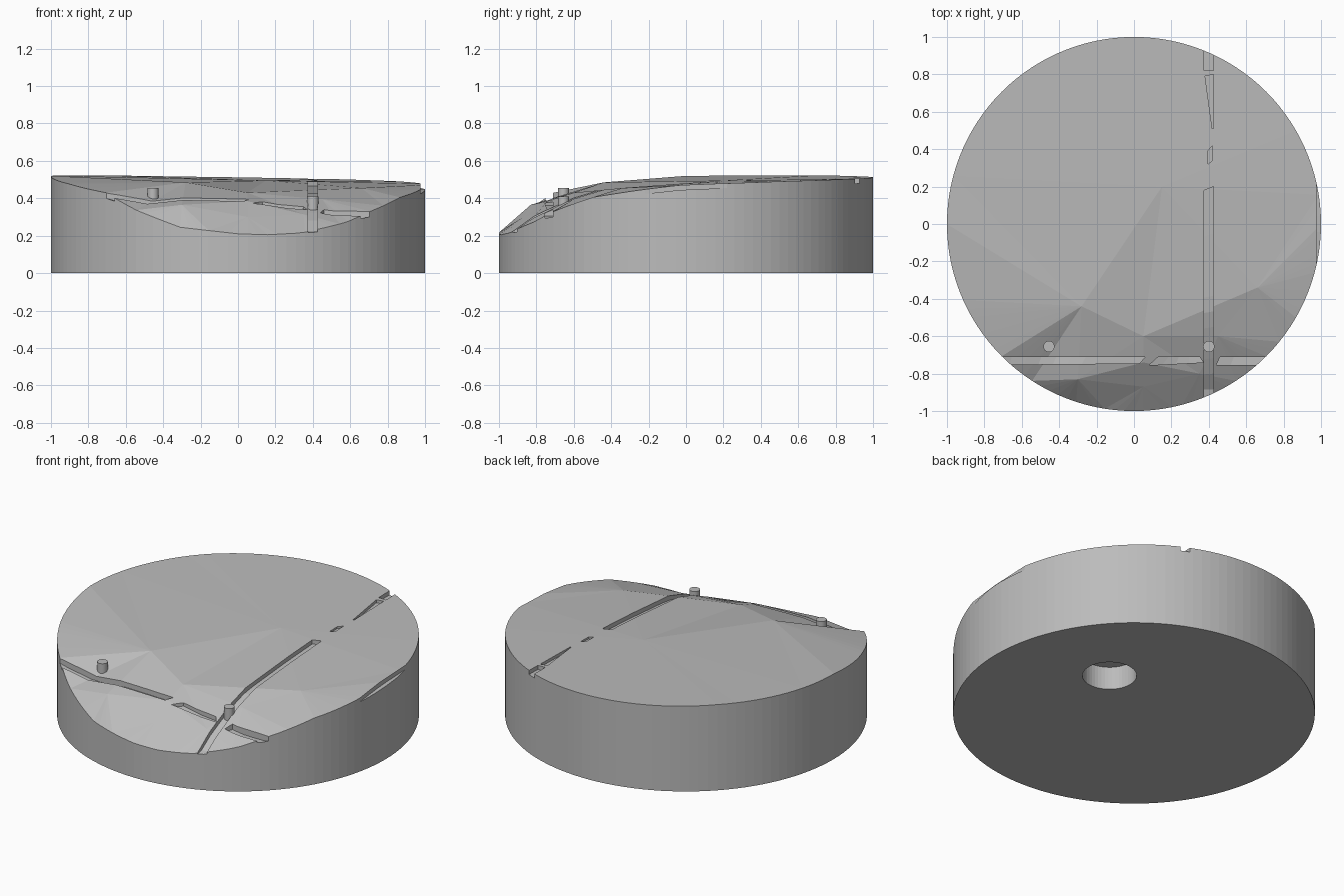
import bpy, bmesh, math
from mathutils import Vector
from mathutils.geometry import delaunay_2d_cdt
from mathutils.bvhtree import BVHTree

cube = bpy.data.objects.get("Cube")
if cube:
    bpy.data.objects.remove(cube)

SIDES = 120
GREY = (0.5, 0.5, 0.5, 1)
stone = bpy.data.materials.new("plain grey")
stone.use_nodes = True
stone.diffuse_color = GREY
stone.node_tree.nodes["Principled BSDF"].inputs["Base Color"].default_value = GREY

# Rim height by angle in degrees, and interior terrain points
RIM = [(-180, .52), (-155, .478), (-135, .43), (-123, .337), (-108, .245),
       (-90, .21), (-81, .205), (-70, .215), (-55, .27), (-45, .33),
       (-30, .405), (-14, .445), (0, .472), (30, .49), (60, .503),
       (90, .512), (135, .523), (180, .52)]
TERRAIN = [(-.28, -.44, .485), (.66, -.34, .455), (.05, -.6, .43),
           (.05, -.74, .385), (-.3, -.83, .365), (.05, -.87, .3),
           (.35, -.8, .315), (.45, -.6, .395), (.15, .2, .495)]


def rim_height(angle):
    for (a, za), (b, zb) in zip(RIM, RIM[1:]):
        if a <= angle <= b:
            return za + (zb - za) * (angle - a) / (b - a)


def make_object(name, bm):
    bmesh.ops.recalc_face_normals(bm, faces=bm.faces)
    mesh = bpy.data.meshes.new(name)
    bm.to_mesh(mesh)
    bm.free()
    mesh.materials.append(stone)
    obj = bpy.data.objects.new(name, mesh)
    bpy.context.collection.objects.link(obj)
    return obj


# Terrain disc: triangulated top, straight wall, flat base
points = []
for i in range(SIDES):
    deg = -180 + 360 * i / SIDES
    a = math.radians(deg)
    points.append(Vector((math.cos(a), math.sin(a), rim_height(deg))))
points += [Vector(p) for p in TERRAIN]
result = delaunay_2d_cdt([p.to_2d() for p in points], [], [], 0, 1e-6)

bm = bmesh.new()
top = [bm.verts.new(p) for p in points]
for face in result[2]:
    bm.faces.new([top[result[3][i][0]] for i in face])
bm.normal_update()
surface = BVHTree.FromBMesh(bm)
base = [bm.verts.new((p.x, p.y, 0)) for p in points[:SIDES]]
for i in range(SIDES):
    j = (i + 1) % SIDES
    bm.faces.new((base[i], base[j], top[j], top[i]))
bm.faces.new(base[::-1])
disc = make_object("terrain_disc", bm)


def height(x, y):
    shrink = min(1, .99 / max(math.hypot(x, y), .01))
    hit = surface.ray_cast(Vector((x * shrink, y * shrink, 2)), Vector((0, 0, -1)))
    return hit[0].z


def carve(cutter):
    mod = disc.modifiers.new("carve", 'BOOLEAN')
    mod.operation = 'DIFFERENCE'
    mod.solver = 'EXACT'
    mod.object = cutter
    bpy.context.view_layer.objects.active = disc
    bpy.ops.object.modifier_apply(modifier=mod.name)
    bpy.data.objects.remove(cutter)


def groove(start_a, end_a, start_b, end_b, depth=.025):
    """Cut a channel between edge a and edge b, its floor following the terrain."""
    a0, a1, b0, b1 = (Vector(p) for p in (start_a, end_a, start_b, end_b))
    steps = max(2, round((a1 - a0).length / .08))
    bm = bmesh.new()
    rings = []
    for i in range(steps + 1):
        a, b = a0.lerp(a1, i / steps), b0.lerp(b1, i / steps)
        mid = (a + b) / 2
        floor = height(mid.x, mid.y) - depth
        rings.append([bm.verts.new((p.x, p.y, z)) for p, z in
                      ((a, floor), (b, floor), (b, .7), (a, .7))])
    for r, s in zip(rings, rings[1:]):
        for k in range(4):
            n = (k + 1) % 4
            bm.faces.new((r[k], r[n], s[n], s[k]))
    bm.faces.new(rings[0])
    bm.faces.new(rings[-1][::-1])
    carve(make_object("groove_cutter", bm))


# Lengthwise grooves
groove((.375, -1.05), (.375, .18), (.425, -1.05), (.425, .2))
groove((.395, .32), (.395, .39), (.42, .34), (.42, .42), .012)
groove((.418, .51), (.38, .79), (.424, .51), (.424, .8), .018)
groove((.375, .82), (.375, 1.05), (.425, .82), (.425, 1.05))
groove((.975, -.22), (.975, .22), (1.05, -.22), (1.05, .22))
# Crosswise grooves
groove((-1.05, -.755), (.03, -.745), (-1.05, -.71), (.06, -.71))
groove((.08, -.755), (.37, -.74), (.13, -.71), (.35, -.71), .018)
groove((.44, -.755), (1.05, -.755), (.46, -.71), (1.05, -.71))


def cylinder(name, radius, x, y, low, high, sides):
    bm = bmesh.new()
    bmesh.ops.create_cone(bm, cap_ends=True, segments=sides, radius1=radius,
                          radius2=radius, depth=high - low)
    bmesh.ops.translate(bm, verts=bm.verts, vec=(x, y, (low + high) / 2))
    return make_object(name, bm)


# Round socket in the base
carve(cylinder("socket_cutter", .15, .37, .23, -.1, .14, 48))

# Marker pegs on the terrain
for name, x, top_z in (("right_peg", -.455, .455), ("left_peg", .4, .41)):
    cylinder(name, .03, x, -.655, top_z - .08, top_z, 32)
